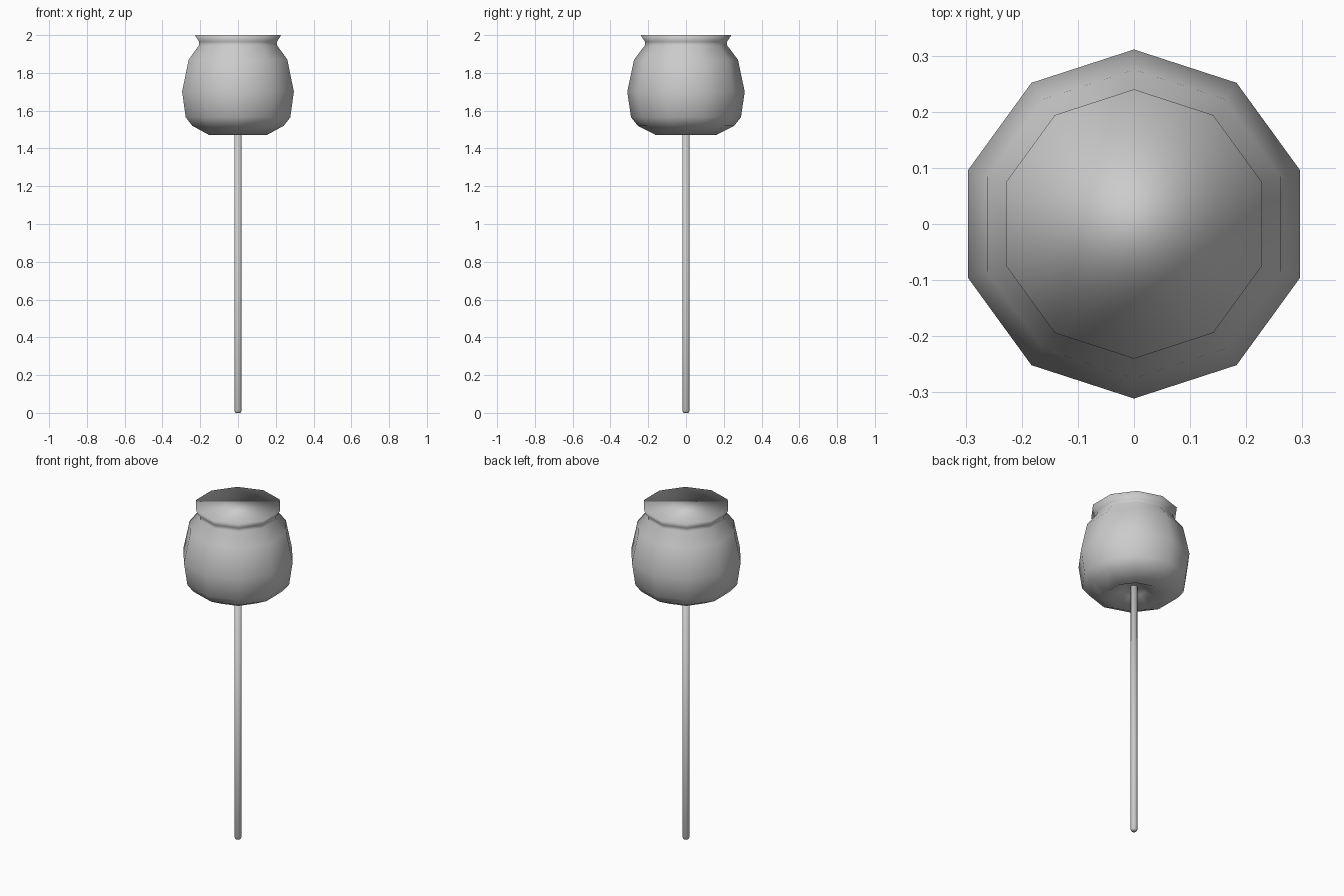
import bpy
import bmesh
import math

cube = bpy.data.objects.get("Cube")
if cube:
    bpy.data.objects.remove(cube, do_unlink=True)

grey = bpy.data.materials.new("plain_grey")
grey.use_nodes = True
colour = (0.6, 0.6, 0.6, 1)
grey.diffuse_color = colour
grey.node_tree.nodes["Principled BSDF"].inputs["Base Color"].default_value = colour


def lathe(name, profile, sides):
    """Turn (radius, height) points around z; radius 0 makes a pole."""
    bm = bmesh.new()
    rings = []
    for r, z in profile:
        if r == 0:
            rings.append([bm.verts.new((0, 0, z))] * sides)
            continue
        angles = [math.pi / 2 + 2 * math.pi * k / sides for k in range(sides)]
        rings.append([bm.verts.new((r * math.cos(a), r * math.sin(a), z)) for a in angles])
    for low, high in zip(rings, rings[1:]):
        for k in range(sides):
            n = (k + 1) % sides
            corners = dict.fromkeys((low[k], low[n], high[n], high[k]))
            bm.faces.new(list(corners))
    # Close an open end with one flat face
    if profile[0][0] > 0:
        bm.faces.new(rings[0][::-1])
    if profile[-1][0] > 0:
        bm.faces.new(rings[-1])
    bmesh.ops.recalc_face_normals(bm, faces=bm.faces[:])
    mesh = bpy.data.meshes.new(name)
    bm.to_mesh(mesh)
    bm.free()
    mesh.materials.append(grey)
    mesh.shade_smooth()
    obj = bpy.data.objects.new(name, mesh)
    bpy.context.collection.objects.link(obj)
    return obj


# Rounded head: dimpled underside, full belly, pinched neck, flared flat top
lathe("head", [(0, 1.54), (0.07, 1.52), (0.158, 1.47), (0.255, 1.52), (0.291, 1.565),
               (0.311, 1.7), (0.275, 1.87), (0.218, 1.945), (0.217, 1.965),
               (0.24, 2.0)], 10)

# Thin stick with a softened foot
lathe("stick", [(0.014, 0), (0.019, 0.01), (0.019, 1.56)], 10)
